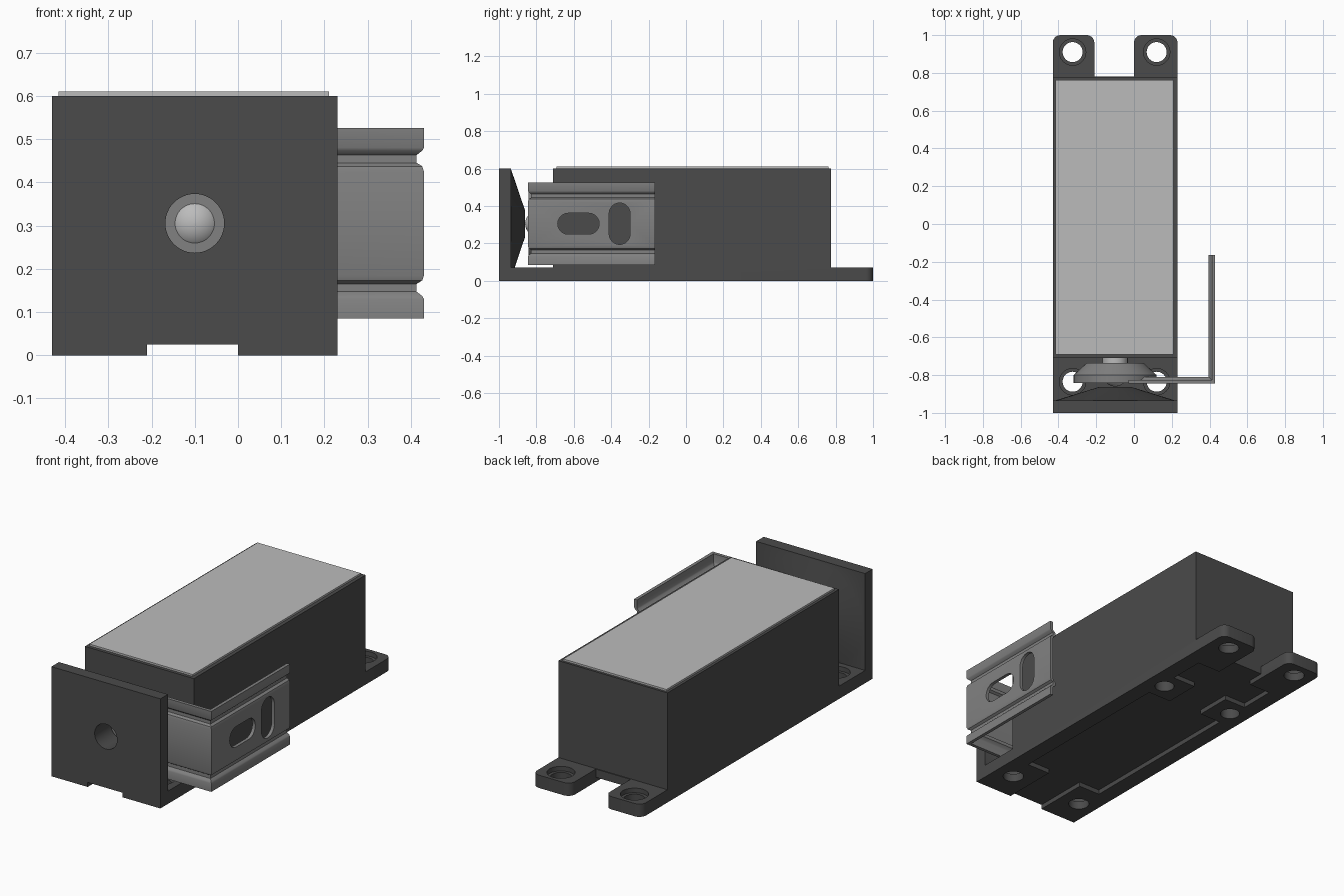
import bpy, bmesh, math
from mathutils import Matrix, Vector

if "Cube" in bpy.data.objects:
    bpy.data.objects.remove(bpy.data.objects["Cube"])

CX, CZ = -0.10, 0.305          # axis of the locking pin


def material(name, v):
    m = bpy.data.materials.new(name)
    m.diffuse_color = (v, v, v, 1)
    m.use_nodes = True
    m.node_tree.nodes["Principled BSDF"].inputs["Base Color"].default_value = m.diffuse_color
    return m


DARK, MID, LIGHT = material("dark_grey", 0.07), material("mid_grey", 0.22), material("light_grey", 0.5)


def finish(name, bm, mat=None):
    bmesh.ops.recalc_face_normals(bm, faces=bm.faces)
    me = bpy.data.meshes.new(name)
    bm.to_mesh(me)
    bm.free()
    ob = bpy.data.objects.new(name, me)
    bpy.context.collection.objects.link(ob)
    if mat:
        me.materials.append(mat)
    return ob


def prism(name, pts, direction, mat=None):
    bm = bmesh.new()
    f = bm.faces.new([bm.verts.new(p) for p in pts])
    r = bmesh.ops.extrude_face_region(bm, geom=[f])
    bmesh.ops.translate(bm, vec=Vector(direction),
                        verts=[v for v in r["geom"] if isinstance(v, bmesh.types.BMVert)])
    return finish(name, bm, mat)


def box(name, x0, x1, y0, y1, z0, z1, mat=None):
    return prism(name, [(x0, y0, z0), (x1, y0, z0), (x1, y1, z0), (x0, y1, z0)], (0, 0, z1 - z0), mat)


def lathe_y(name, profile, mat=None, sx=1.0):
    """Solid of revolution around the pin axis, profile = (y, radius)."""
    bm = bmesh.new()
    n = 48
    rings = []
    for y, r in profile:
        rings.append([bm.verts.new((CX + sx * r * math.cos(2 * math.pi * i / n), y,
                                    CZ + r * math.sin(2 * math.pi * i / n))) for i in range(n)])
    for a, b in zip(rings, rings[1:]):
        for i in range(n):
            bm.faces.new((a[i], a[(i + 1) % n], b[(i + 1) % n], b[i]))
    bm.faces.new(rings[0])
    bm.faces.new(rings[-1])
    return finish(name, bm, mat)


def cylinder_z(name, x, y, z0, z1, r):
    bm = bmesh.new()
    bmesh.ops.create_cone(bm, cap_ends=True, segments=32, radius1=r, radius2=r, depth=z1 - z0,
                          matrix=Matrix.Translation((x, y, (z0 + z1) / 2)))
    return finish(name, bm)


def boolean(ob, tool, op="DIFFERENCE"):
    m = ob.modifiers.new("bool", "BOOLEAN")
    m.operation, m.object, m.solver = op, tool, "EXACT"
    bpy.context.view_layer.objects.active = ob
    bpy.ops.object.modifier_apply(modifier=m.name)
    bpy.data.objects.remove(tool)


def smooth(ob, deg=30):
    bpy.ops.object.select_all(action="DESELECT")
    ob.select_set(True)
    bpy.context.view_layer.objects.active = ob
    bpy.ops.object.shade_smooth_by_angle(angle=math.radians(deg))


# Housing: base, case and front wall from one side profile
side = [(-1, 0), (1, 0), (1, .07), (.775, .07), (.775, .6), (-.71, .6),
        (-.71, .07), (-.935, .07), (-.935, .6), (-1, .6)]
housing = prism("housing", [(-.43, y, z) for y, z in side], (.66, 0, 0), DARK)

# Notch between the rear tabs, then rounded tab corners
boolean(housing, box("notch_cutter", -.21, 0, .78, 1.1, -.1, .2))
bm = bmesh.new()
bm.from_mesh(housing.data)
corners = [e for e in bm.edges if all(v.co.y > .999 for v in e.verts)
           and abs(e.verts[0].co.z - e.verts[1].co.z) > .05]
bmesh.ops.bevel(bm, geom=corners, offset=.04, segments=6, profile=.5, affect="EDGES")
bm.to_mesh(housing.data)
bm.free()

# Conical boss behind the front wall and the pin hole through it
boolean(housing, lathe_y("boss", [(-.96, .29), (-.935, .29), (-.862, .075)], sx=1.1), "UNION")
boolean(housing, lathe_y("hole_cutter", [(-1.1, .068), (-.8, .068)]))

# Underside channel and wide recesses
boolean(housing, box("channel_cutter", -.21, 0, -1.1, .9, -.1, .025))
for y0, y1 in ((-.69, .29), (.49, .69)):
    boolean(housing, box("recess_cutter", -.34, .14, y0, y1, -.1, .025))

# Counterbored screw holes and blind holes under the case
for x in (-.325, .12):
    for y in (-.835, .91):
        boolean(housing, cylinder_z("screw_cutter", x, y, -.1, .2, .053))
        boolean(housing, cylinder_z("counterbore_cutter", x, y, .045, .066 + .03, .07))
    boolean(housing, cylinder_z("blind_cutter", x, .39, -.1, .06, .05))
smooth(housing)

# Lid
box("lid", -.415, .21, -.692, .762, .595, .61, LIGHT)

# Locking pin with domed tip
R = .067
dome = [(-.793 - R * math.sin(a), max(R * math.cos(a), .001))
        for a in [math.pi / 2 * i / 10 for i in range(11)]]
smooth(lathe_y("locking_pin", [(-.70, R)] + dome, LIGHT))

# Tapered disc on the strike plate
smooth(lathe_y("strike_disc", [(-.842, .22), (-.80, .22), (-.735, .15)], MID))

# Angled strike bracket: grooved sheet section swept round one corner
half = [(0, 0), (.12, 0), (.132, .004), (.14, .017), (.158, .017), (.168, .004), (.175, 0), (.22, 0)]
section = [(CZ - h, d) for h, d in reversed(half[1:])] + [(CZ + h, d) for h, d in half]
T = .018
loop = section + [(z, d + T) for z, d in reversed(section)]
bm = bmesh.new()
stations = [[bm.verts.new(p) for p in pts] for pts in (
    [(-.03, -.845 + d, z) for z, d in loop],
    [(.43 - d, -.845 + d, z) for z, d in loop],
    [(.43 - d, -.165, z) for z, d in loop])]
n = len(loop)
for a, b in zip(stations, stations[1:]):
    for i in range(n):
        bm.faces.new((a[i], a[(i + 1) % n], b[(i + 1) % n], b[i]))
bm.faces.new(stations[0])
bm.faces.new(stations[-1])
bracket = finish("strike_bracket", bm, MID)

# Adjustment slots, one lengthwise and one upright
for cy, turn in ((-.575, 0), (-.355, math.pi / 2)):
    pts = []
    for i in range(26):
        a = -math.pi / 2 + math.pi * (i % 13) / 12 + (math.pi if i > 12 else 0)
        u = .056 * math.cos(a) + (.055 if i < 13 else -.055)
        v = .056 * math.sin(a)
        pts.append((.3, cy + u * math.cos(turn) - v * math.sin(turn),
                    CZ + u * math.sin(turn) + v * math.cos(turn)))
    boolean(bracket, prism("slot_cutter", pts, (.2, 0, 0)))
smooth(bracket)
